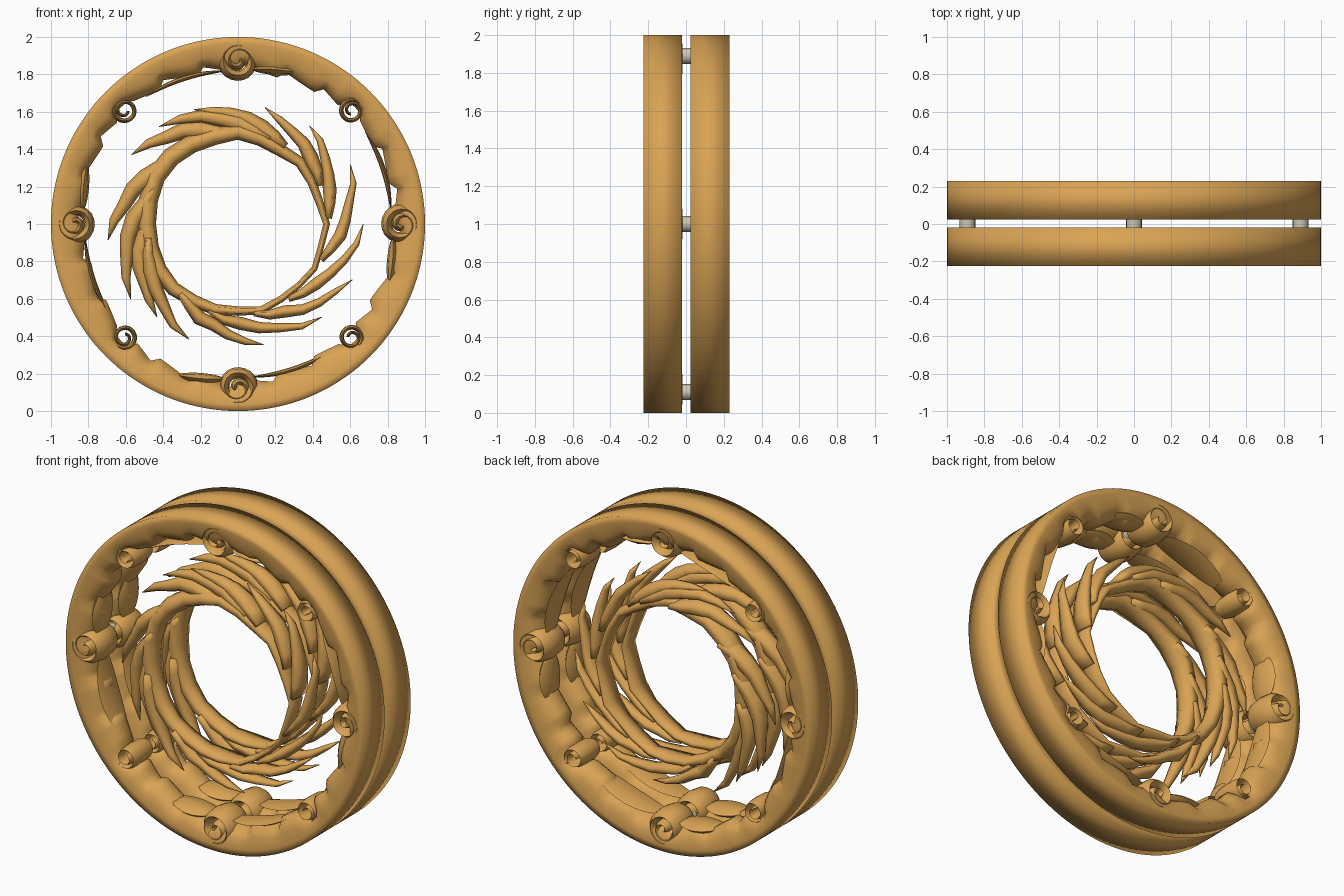
import bpy, bmesh, math, random
from math import sin, cos, pi, radians

if "Cube" in bpy.data.objects:
    bpy.data.objects.remove(bpy.data.objects["Cube"])


def material(name, rgb):
    m = bpy.data.materials.new(name)
    m.diffuse_color = (*rgb, 1)
    m.use_nodes = True
    m.node_tree.nodes["Principled BSDF"].inputs["Base Color"].default_value = m.diffuse_color
    return m


BRONZE = material("warm bronze", (0.70, 0.37, 0.09))
GREY = material("pale warm grey", (0.62, 0.56, 0.46))


def finish(name, bm, mat, angle=40):
    bmesh.ops.recalc_face_normals(bm, faces=bm.faces)
    me = bpy.data.meshes.new(name)
    bm.to_mesh(me)
    bm.free()
    me.materials.append(mat)
    ob = bpy.data.objects.new(name, me)
    bpy.context.collection.objects.link(ob)
    bpy.ops.object.select_all(action='DESELECT')
    ob.select_set(True)
    bpy.context.view_layer.objects.active = ob
    bpy.ops.object.shade_smooth_by_angle(angle=radians(angle))
    return ob


def sweep(bm, path, yc, sides=8, closed=False):
    """Oval tube along points (x, z, half width, half depth) in the wheel plane."""
    rows, n = [], len(path)
    for i, (x, z, w, d) in enumerate(path):
        if closed:
            a, b = path[i - 1], path[(i + 1) % n]
        else:
            a, b = path[max(i - 1, 0)], path[min(i + 1, n - 1)]
        tx, tz = b[0] - a[0], b[1] - a[1]
        l = math.hypot(tx, tz)
        nx, nz = -tz / l, tx / l
        row = []
        for k in range(sides):
            t = 2 * pi * k / sides
            row.append(bm.verts.new((x + nx * w * cos(t), yc + d * sin(t), z + nz * w * cos(t))))
        rows.append(row)
    for r0, r1 in zip(rows, rows[1:] + (rows[:1] if closed else [])):
        for k in range(sides):
            j = (k + 1) % sides
            bm.faces.new((r0[k], r0[j], r1[j], r1[k]))
    if not closed:
        bm.faces.new(rows[0])
        bm.faces.new(rows[-1])


def inner_radius(deg):
    """Overlapping wedge cushions on the inside, notched at the four diagonals."""
    if abs(deg % 90 - 45) < 3.5:
        return 0.895
    s = (deg % 15) / 15
    base = 0.835 + 0.012 * sin(radians(deg * 3 + 40))
    return base + 0.05 * s ** 1.6


def rim(name, yc):
    """Smoothly rounded band with a straight outer wall."""
    bm = bmesh.new()
    n, rows = 144, []
    for i in range(n):
        deg = 360 * i / n
        a, ri = radians(deg), inner_radius(deg)
        h = 0.1025
        half = [(h, 1.0), (h, 0.965), (h - 0.006, (0.93 + ri) / 2 + 0.01),
                (h - 0.03, ri + 0.015), (0.035, ri - 0.012)]
        prof = half + [(-u, r) for u, r in reversed(half)]
        rows.append([bm.verts.new((r * cos(a), yc + u, 1 + r * sin(a))) for u, r in prof])
    for i in range(n):
        r0, r1 = rows[i], rows[(i + 1) % n]
        for k in range(len(r0)):
            j = (k + 1) % len(r0)
            bm.faces.new((r0[k], r0[j], r1[j], r1[k]))
    finish(name, bm, BRONZE, 100)


def spiral(cx, cz, r0, r1, start, turns, w, d):
    """One steady outer turn, then winding in to the centre."""
    n = int(22 * turns)
    pts = []
    for i in range(n + 1):
        t = i / n
        r = r0 + (r1 - r0) * max(0, (t - 0.35) / 0.65)
        a = start + turns * 2 * pi * t
        pts.append((cx + r * cos(a), cz + r * sin(a), w * (1 - 0.45 * t), d))
    return pts


def curls(name, yc):
    bm = bmesh.new()
    for k in range(8):
        a = k * pi / 4
        if k % 2 == 0:   # large closed scrolls
            cx, cz = 0.875 * cos(a), 1 + 0.875 * sin(a)
            sweep(bm, spiral(cx, cz, 0.08, 0.012, a - 0.4, 1.9, 0.034, 0.103), yc)
        else:            # small open scrolls
            cx, cz = 0.86 * cos(a), 1 + 0.86 * sin(a)
            sweep(bm, spiral(cx, cz, 0.056, 0.02, a, 1.6, 0.014, 0.095), yc)
    finish(name, bm, BRONZE, 100)


def arc_leaf(bm, a0, a1, r0, r1, w, d, yc, n=10):
    path = []
    for i in range(n + 1):
        t = i / n
        a, r = radians(a0 + (a1 - a0) * t), r0 + (r1 - r0) * t
        f = max(sin(pi * t) ** 0.6 if 0 < t < 1 else 0, 0.08)
        path.append((r * cos(a), 1 + r * sin(a), w * f, d * (0.4 + 0.6 * f)))
    sweep(bm, path, yc)


def rim_leaves(name, yc):
    bm = bmesh.new()
    for k in range(4):
        c = 90 * k
        arc_leaf(bm, c + 5, c + 36, 0.82, 0.84, 0.014, 0.09, yc)
        arc_leaf(bm, c - 5, c - 22, 0.83, 0.87, 0.03, 0.098, yc)
    finish(name, bm, BRONZE, 80)


# (tip angle, tip radius) of the swirling branches
TIPS = [(-26, .68), (0, .67), (28, .68), (54, .65), (77, .64), (111, .655), (129, .67),
        (147, .68), (187, .70), (215, .70), (229, .66), (247, .67), (282, .66), (312, .67)]


def branches(name, yc):
    bm = bmesh.new()
    rnd = random.Random(7)
    for tip, rt in TIPS:
        span = rnd.uniform(50, 62)
        heavy = 1.2 + 0.3 * cos(radians(tip - 175))
        off = rnd.uniform(-0.02, 0.02)
        path, n = [], 6
        for i in range(n + 1):
            t = i / n
            a = radians(tip - span * (1 - t))
            r = 0.485 + (rt - 0.485) * t ** 1.15
            if 0 < i < n:
                r += rnd.uniform(-0.012, 0.012)
            w = heavy * 0.042 * (1 - t) ** 0.55 * min(1, 0.35 + 2 * t) + 0.002
            path.append((r * cos(a), 1 + r * sin(a), w, 0.075 * (1 - t) ** 0.6 + 0.003))
        sweep(bm, path, yc + off, 6)
    # jagged core band the branches grow from
    core = []
    for i in range(24):
        a = radians(15 * i)
        r = 0.48 + rnd.uniform(-0.015, 0.015) + 0.02 * cos(a - radians(180))
        w = 0.034 + 0.018 * cos(a - radians(150))
        core.append((r * cos(a), 1 + r * sin(a), w, 0.07 + rnd.uniform(-0.012, 0.012)))
    sweep(bm, core, yc, 6, True)
    finish(name, bm, BRONZE, 100)


# Two matching halves with an open gap between them
for label, yc in (("front", -0.1225), ("back", 0.1275)):
    rim(label + "_rim", yc)
    curls(label + "_scrolls", yc)
    rim_leaves(label + "_rim_leaves", yc)
    branches(label + "_branch_wreath", yc)

# Short pins joining the halves
bm = bmesh.new()
for k in range(4):
    a = k * pi / 2
    cx, cz = 0.89 * cos(a), 1 + 0.89 * sin(a)
    rings = [[bm.verts.new((cx + 0.042 * cos(t * pi / 8), y, cz + 0.042 * sin(t * pi / 8)))
              for t in range(16)] for y in (-0.05, 0.06)]
    for t in range(16):
        u = (t + 1) % 16
        bm.faces.new((rings[0][t], rings[0][u], rings[1][u], rings[1][t]))
    for r in rings:
        bm.faces.new(r)
finish("joining_pins", bm, GREY)
